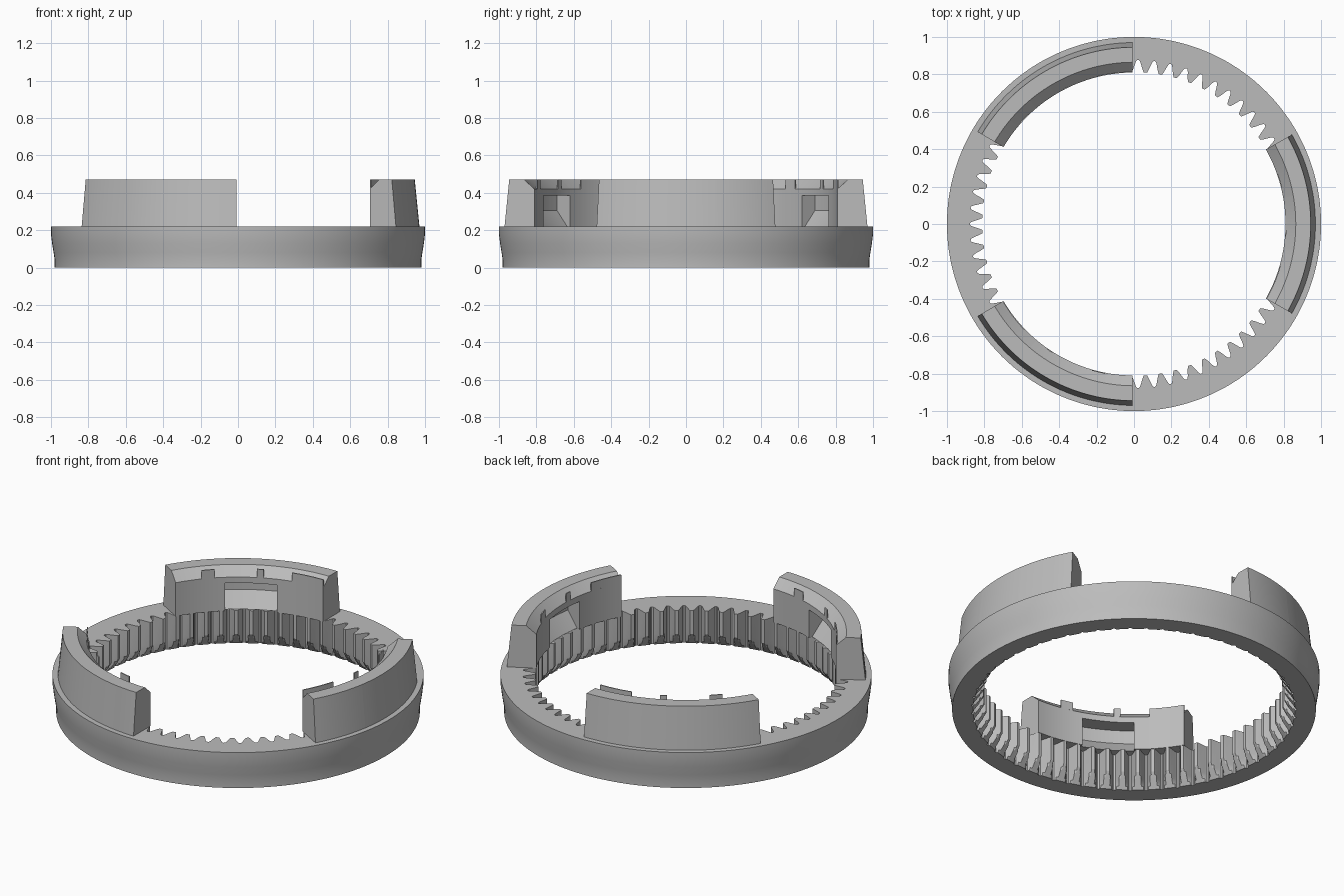
import bpy, bmesh
from math import cos, sin, radians, pi

cube = bpy.data.objects.get("Cube")
if cube:
    bpy.data.objects.remove(cube, do_unlink=True)

grey = bpy.data.materials.new("plain_grey")
grey.use_nodes = True
COLOUR = (0.5, 0.5, 0.5, 1)
grey.diffuse_color = COLOUR
grey.node_tree.nodes["Principled BSDF"].inputs["Base Color"].default_value = COLOUR

TEETH = 63
BASE_TOP, LUG_TOP = 0.22, 0.47


def polar(r, angle, z):
    return (r * cos(angle), r * sin(angle), z)


def loft(bm, loops, closed):
    """Skin a row of section loops; cap the ends when the row is open."""
    rows = [[bm.verts.new(p) for p in loop] for loop in loops]
    n = len(rows[0])
    for i in range(len(rows) if closed else len(rows) - 1):
        a, b = rows[i], rows[(i + 1) % len(rows)]
        for j in range(n):
            k = (j + 1) % n
            bm.faces.new((a[j], a[k], b[k], b[j]))
    if not closed:
        bm.faces.new(rows[0])
        bm.faces.new(rows[-1])


def finish(bm, name):
    bmesh.ops.recalc_face_normals(bm, faces=bm.faces)
    mesh = bpy.data.meshes.new(name)
    bm.to_mesh(mesh)
    bm.free()
    mesh.materials.append(grey)
    obj = bpy.data.objects.new(name, mesh)
    bpy.context.collection.objects.link(obj)
    bpy.ops.object.select_all(action='DESELECT')
    obj.select_set(True)
    bpy.context.view_layer.objects.active = obj
    bpy.ops.object.shade_smooth_by_angle(angle=radians(25))
    return obj


# Toothed ring: flared outside, internal teeth tapering away at the bottom
half_tooth = [(0, 0.878), (0.09, 0.875), (0.16, 0.862), (0.29, 0.83), (0.39, 0.812)]
tooth = half_tooth + [(1 - u, r) for u, r in reversed(half_tooth[1:])]
outer = [(0.98, 0), (0.98, 0.04), (0.986, 0.08), (0.994, 0.13), (1, 0.18), (1, BASE_TOP)]
taper_height = 0.08
inner_levels = [BASE_TOP] + [taper_height * i / 5 for i in range(5, -1, -1)]

loops = []
for t in range(TEETH):
    for u, r in tooth:
        a = pi + (t + u) * 2 * pi / TEETH
        loop = [polar(ro, a, z) for ro, z in outer]
        for z in inner_levels:
            cone = 0.868 - 0.058 * z / taper_height
            loop.append(polar(max(r, cone), a, z))
        loops.append(loop)
bm = bmesh.new()
loft(bm, loops, True)
finish(bm, "toothed_ring")

# Lug sections: solid at the ends, a pocket with a ramp in the middle
shell = [(0.97, BASE_TOP), (0.945, LUG_TOP), (0.865, LUG_TOP), (0.81, 0.42)]
solid = shell + [(0.81, BASE_TOP)]
pocket = shell + [(0.81, 0.385), (0.9, 0.385), (0.9, 0.305), (0.83, BASE_TOP)]
tab = [(0.81, 0.42), (0.816, 0.42), (0.816, LUG_TOP), (0.81, LUG_TOP)]


def sweep(bm, section, start, end, centre):
    steps = max(2, round((end - start) / 2))
    angles = [radians(centre + start + (end - start) * i / steps) for i in range(steps + 1)]
    loft(bm, [[polar(r, a, z) for r, z in section] for a in angles], False)


# Three raised lugs, each with three thin tabs along the inner lip
for name, centre in (("left_lug", 0), ("back_lug", 120), ("front_lug", 240)):
    bm = bmesh.new()
    sweep(bm, solid, -29.5, -10, centre)
    sweep(bm, pocket, -10, 10, centre)
    sweep(bm, solid, 10, 29.5, centre)
    for start, end in ((-29.5, -16), (-4.8, -2.3), (14, 19)):
        sweep(bm, tab, start, end, centre)
    finish(bm, name)
